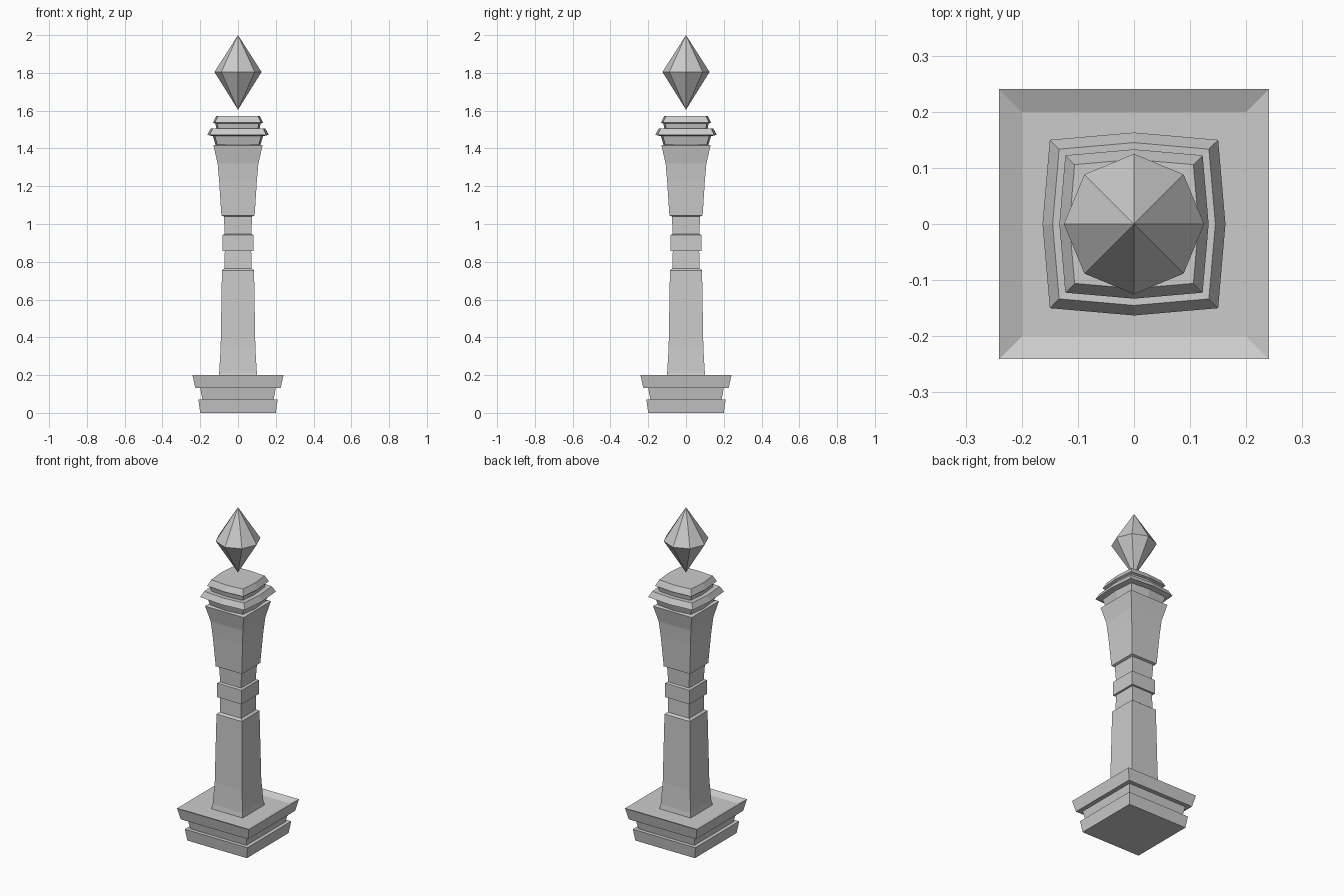
import bpy, bmesh, math

if "Cube" in bpy.data.objects:
    bpy.data.objects.remove(bpy.data.objects["Cube"])


def square(half, bulge):
    """Square ring; with bulge the side midpoints stick out further than the corners."""
    c = half * 0.92 if bulge else half
    corners = [(c, -c), (c, c), (-c, c), (-c, -c)]
    if not bulge:
        return corners
    mids = [(half, 0), (0, half), (-half, 0), (0, -half)]
    return [p for pair in zip(corners, mids) for p in pair]


def octagon(radius, _):
    return [(radius * math.cos(i * math.pi / 4), radius * math.sin(i * math.pi / 4))
            for i in range(8)]


def loft(name, profile, shape=square, bulge=False):
    """Stack rings of (half width, height) and close both ends."""
    bm = bmesh.new()
    rings = []
    for r, z in profile:
        if r == 0:
            rings.append([bm.verts.new((0, 0, z))])
        else:
            rings.append([bm.verts.new((x, y, z)) for x, y in shape(r, bulge)])
    for a, b in zip(rings, rings[1:]):
        n = max(len(a), len(b))
        for i in range(n):
            j = (i + 1) % n
            if len(a) == 1:
                bm.faces.new((a[0], b[j], b[i]))
            elif len(b) == 1:
                bm.faces.new((a[i], a[j], b[0]))
            else:
                bm.faces.new((a[i], a[j], b[j], b[i]))
    for ring in (rings[0], rings[-1]):
        if len(ring) > 1:
            bm.faces.new(ring)
    bmesh.ops.recalc_face_normals(bm, faces=bm.faces)
    mesh = bpy.data.meshes.new(name)
    bm.to_mesh(mesh)
    bm.free()
    obj = bpy.data.objects.new(name, mesh)
    bpy.context.collection.objects.link(obj)
    return obj


# Stepped plinth with a shallow dished top
loft("plinth", [(0.20, 0), (0.21, 0.07), (0.188, 0.07), (0.20, 0.132),
                (0.226, 0.132), (0.241, 0.20), (0.20, 0.182)])

# Square shaft with a banded neck and flared upper section
loft("shaft", [(0.105, 0.182), (0.10, 0.21), (0.092, 0.34), (0.085, 0.755),
               (0.072, 0.765), (0.07, 0.857), (0.082, 0.857), (0.082, 0.942),
               (0.07, 0.947), (0.075, 1.04), (0.088, 1.045), (0.10, 1.23),
               (0.108, 1.32), (0.13, 1.415), (0.112, 1.42)])

# Moulded capital with slightly bowed sides
loft("capital", [(0.118, 1.415), (0.133, 1.465), (0.163, 1.472), (0.145, 1.505),
                 (0.114, 1.503), (0.12, 1.532), (0.133, 1.537), (0.115, 1.572)],
     bulge=True)

# Floating faceted gem
loft("gem", [(0, 1.605), (0.125, 1.805), (0, 2.0)], shape=octagon)
